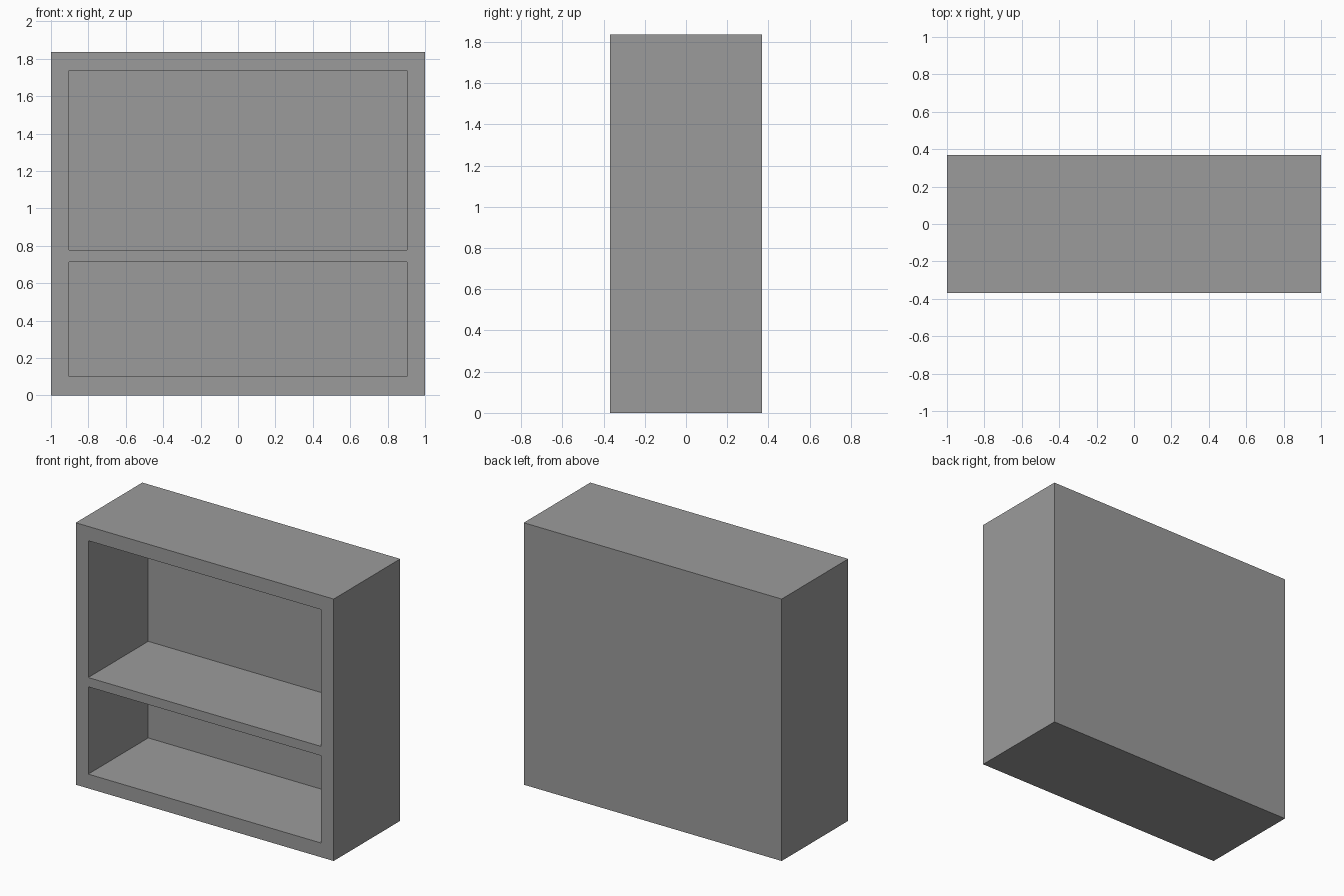
import bpy
import bmesh
from mathutils import Vector

cube = bpy.data.objects.get("Cube")
if cube:
    bpy.data.objects.remove(cube, do_unlink=True)

WIDTH, DEPTH, HEIGHT = 2.0, 0.737, 1.836
SIDE = 0.903                                # half width of the openings
OPENINGS = [(0.1, 0.712), (0.777, 1.736)]   # bottom and top of each bay
RECESS = 0.664                              # leaves a solid back panel

# Plain grey finish
grey = bpy.data.materials.new("plain_grey")
grey.use_nodes = True
grey.diffuse_color = (0.33, 0.33, 0.33, 1)
grey.node_tree.nodes["Principled BSDF"].inputs["Base Color"].default_value = grey.diffuse_color

# Solid cabinet block standing on the floor
bm = bmesh.new()
bmesh.ops.create_cube(bm, size=1)
bmesh.ops.scale(bm, vec=(WIDTH, DEPTH, HEIGHT), verts=bm.verts)
bmesh.ops.translate(bm, vec=(0, 0, HEIGHT / 2), verts=bm.verts)


def cut(point, normal):
    geometry = bm.verts[:] + bm.edges[:] + bm.faces[:]
    bmesh.ops.bisect_plane(bm, geom=geometry, plane_co=point, plane_no=normal)


# Mark out the frame and the middle shelf
for x in (-SIDE, SIDE):
    cut((x, 0, 0), (1, 0, 0))
for bay in OPENINGS:
    for z in bay:
        cut((0, 0, z), (0, 0, 1))


def is_opening(face):
    c = face.calc_center_median()
    return (face.normal.y < -0.9 and abs(c.x) < SIDE
            and any(low < c.z < high for low, high in OPENINGS))


# Push the two bays back into the block
bm.normal_update()
fronts = [f for f in bm.faces if is_opening(f)]
bays = bmesh.ops.extrude_discrete_faces(bm, faces=fronts)["faces"]
for face in bays:
    bmesh.ops.translate(bm, vec=Vector((0, RECESS, 0)), verts=face.verts)
bmesh.ops.recalc_face_normals(bm, faces=bm.faces)

mesh = bpy.data.meshes.new("shelf_cabinet")
bm.to_mesh(mesh)
bm.free()
mesh.materials.append(grey)
cabinet = bpy.data.objects.new("shelf_cabinet", mesh)
bpy.context.collection.objects.link(cabinet)
